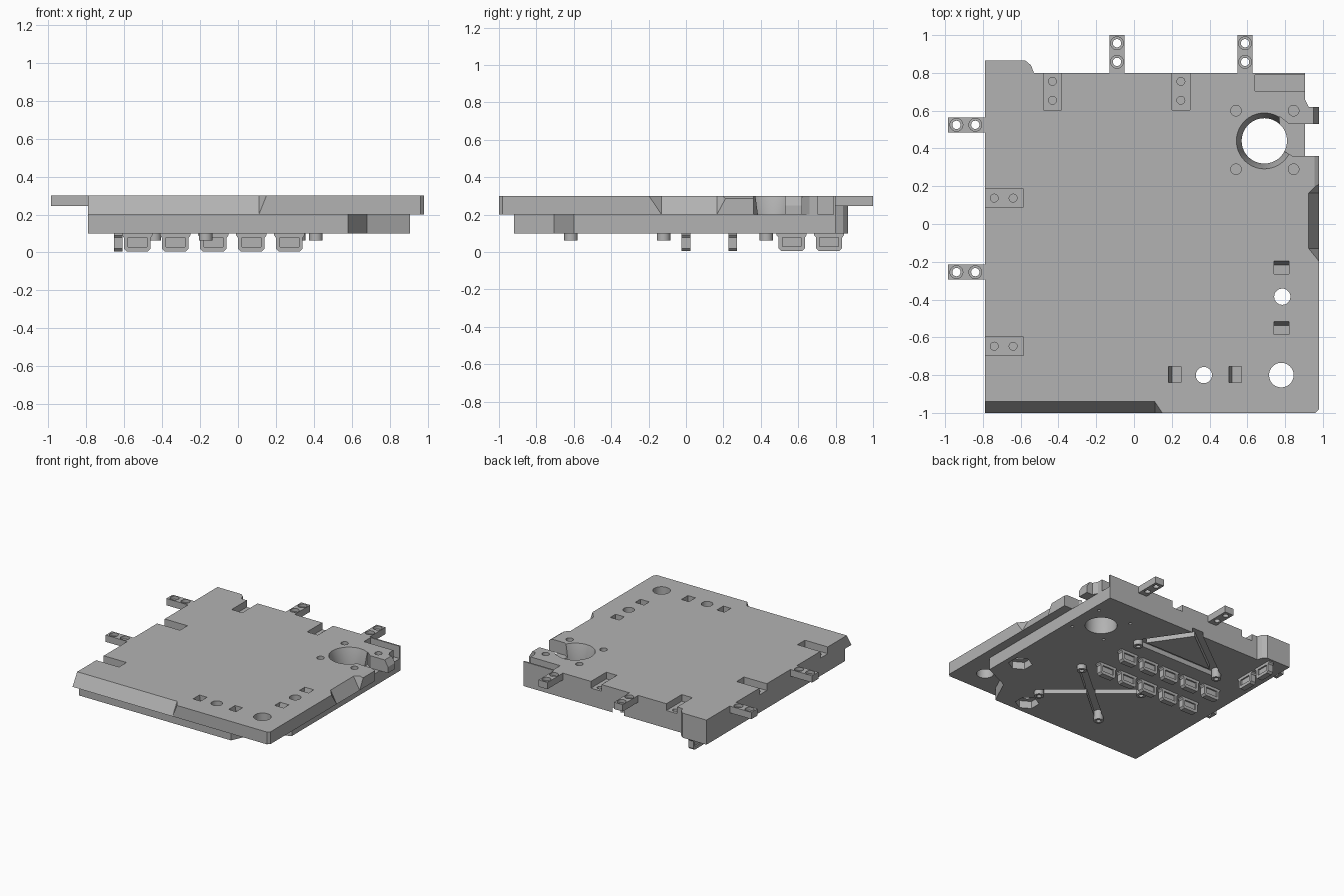
import bpy, bmesh, math
from mathutils import Matrix

cube = bpy.data.objects.get("Cube")
if cube:
    bpy.data.objects.remove(cube, do_unlink=True)

grey = bpy.data.materials.new("plain grey")
grey.use_nodes = True
GREY = (0.45, 0.45, 0.45, 1)
grey.diffuse_color = GREY
grey.node_tree.nodes["Principled BSDF"].inputs["Base Color"].default_value = GREY


def to_object(bm, name):
    bmesh.ops.recalc_face_normals(bm, faces=bm.faces)
    mesh = bpy.data.meshes.new(name)
    bm.to_mesh(mesh)
    bm.free()
    mesh.materials.append(grey)
    obj = bpy.data.objects.new(name, mesh)
    bpy.context.scene.collection.objects.link(obj)
    return obj


def prism(name, outline, z0, z1):
    bm = bmesh.new()
    base = bm.faces.new([bm.verts.new((x, y, z0)) for x, y in outline])
    ext = bmesh.ops.extrude_face_region(bm, geom=[base])["geom"]
    tops = [v for v in ext if isinstance(v, bmesh.types.BMVert)]
    bmesh.ops.translate(bm, verts=tops, vec=(0, 0, z1 - z0))
    return to_object(bm, name)


def box(name, x0, x1, y0, y1, z0, z1):
    return prism(name, [(x0, y0), (x1, y0), (x1, y1), (x0, y1)], z0, z1)


def cone(name, x, y, z0, z1, r0, r1, sides=32):
    bm = bmesh.new()
    bmesh.ops.create_cone(bm, cap_ends=True, segments=sides, radius1=r0, radius2=r1,
                          depth=z1 - z0, matrix=Matrix.Translation((x, y, (z0 + z1) / 2)))
    return to_object(bm, name)


def hull(name, points):
    bm = bmesh.new()
    for p in points:
        bm.verts.new(p)
    bmesh.ops.convex_hull(bm, input=bm.verts)
    return to_object(bm, name)


def bar(name, a, b, width, z0, z1):
    dx, dy = b[0] - a[0], b[1] - a[1]
    s = width / 2 / math.hypot(dx, dy)
    nx, ny = -dy * s, dx * s
    return prism(name, [(a[0] - nx, a[1] - ny), (b[0] - nx, b[1] - ny),
                        (b[0] + nx, b[1] + ny), (a[0] + nx, a[1] + ny)], z0, z1)


def carve(obj, cutters, operation="DIFFERENCE"):
    for c in cutters:
        m = obj.modifiers.new("cut", "BOOLEAN")
        m.operation, m.solver, m.object = operation, "EXACT", c
    bpy.context.view_layer.update()
    deps = bpy.context.evaluated_depsgraph_get()
    mesh = bpy.data.meshes.new_from_object(obj.evaluated_get(deps))
    obj.modifiers.clear()
    obj.data = mesh
    for c in cutters:
        bpy.data.objects.remove(c, do_unlink=True)


# Main body: wide upper slab on a narrower lower slab
corner = [(-.53, .8), (-.545, .84), (-.575, .865), (-.79, .865)]
body = prism("body", [(-.79, -1), (.96, -1), (.98, -.98), (.98, .36), (.84, .36), (.77, .4),
                      (.77, .57), (.82, .53), (.98, .53), (.98, .62), (.925, .62),
                      (.905, .66), (.905, .8)] + corner, .2, .3)
lower = prism("lower", [(-.79, -.92), (.58, -.92), (.68, -.705), (.905, -.6),
                        (.905, .8)] + corner, .1, .2)
carve(body, [lower], "UNION")

cuts = []
# Sloped front edge and right edge
cuts.append(hull("front_slope", [(-.85, -.88, .4), (-.85, -1.03, .15), (.11, -.88, .4),
                                 (.11, -1.03, .15), (.21, -1.03, .4), (-.85, -1.03, .4)]))
cuts.append(hull("right_slope", [(.87, -.13, .4), (.87, .165, .4), (1.0075, -.13, .15),
                                 (1.0075, .165, .15), (1.0075, -.3, .4), (1.0075, .3, .4)]))
cuts.append(hull("edge_slope", [(x, y, z) for y in (.2, .37)
                                for x, z in ((.93, .315), (1.005, .27), (1.005, .315))]))
cuts.append(hull("lug_slope", [(x, y, z) for y in (.52, .63)
                               for x, z in ((.92, .35), (1.01, .2), (1.01, .35))]))

# Large conical opening, its screw holes and the back pocket
cuts.append(cone("opening_cone", .69, .44, .2, .32, .12, .1535, 64))
cuts.append(cone("opening", .69, .44, .05, .21, .12, .12, 64))
for x in (.54, .845):
    for y in (.29, .6):
        cuts.append(cone("screw_hole", x, y, .2, .35, .028, .028))
        cuts.append(cone("screw_pilot", x, y, .05, .15, .012, .012, 16))
cuts.append(box("pocket", .64, .95, .705, .788, .2, .35))

# Bolt holes with hexagonal recesses underneath
cuts.append(cone("corner_hole", .78, -.8, .05, .35, .065, .065, 48))
for x, y in ((.785, -.385), (.37, -.8)):
    cuts.append(cone("bolt_hole", x, y, .05, .35, .043, .043))
    cuts.append(cone("hex_recess", x, y, .05, .16, .09, .09, 6))

# Slots with one sloped wall, either side of each bolt hole
for d in (-.16, .16):
    yc, xc = -.39 + d, .375 + d
    cuts.append(hull("slot", [(x, y, z) for x in (.74, .82) for y, z in (
        (yc - .035, .2), (yc + .012, .2), (yc + .035, .31), (yc - .035, .31))]))
    cuts.append(hull("slot", [(x, y, z) for y in (-.838, -.755) for x, z in (
        (xc + .035, .2), (xc - .015, .2), (xc - .035, .31), (xc + .035, .31))]))

# Sockets that take a neighbouring tab, with blind holes
for x in (-.432, .248):
    cuts.append(box("back_socket", x - .048, x + .048, .603, .85, .245, .35))
    for y in (.655, .755):
        cuts.append(cone("socket_hole", x, y, .18, .3, .021, .021, 24))
for y in (.137, -.647):
    cuts.append(box("left_socket", -.85, -.585, y - .048, y + .048, .245, .35))
    for x in (-.64, -.74):
        cuts.append(cone("socket_hole", x, y, .18, .3, .021, .021, 24))

# Crossed and angled grooves on the underside
left, right, near, far = -.17, .41, -.615, -.12
for a, b in (((left, near), (right, far)), ((left, far), (right, near)),
             ((-.44, .43), (.06, .81)), ((.32, .43), (.06, .81)), ((-.44, .43), (.32, .43))):
    cuts.append(bar("groove", a, b, .06, .05, .14))
carve(body, cuts)

# Posts under the groove ends
posts = [(left, near), (left, far), (right, near), (right, far), (-.44, .43), (.32, .43)]
post_objects = []
for x, y in posts:
    post = cone("post", x, y, .062, .15, .036, .036)
    carve(post, [cone("post_bore", x, y, .05, .08, .018, .018, 16)])
    post_objects.append(post)

# Tabs with countersunk holes, on the back and left edges
tabs = []


def make_tab(x0, x1, y0, y1, holes):
    tab = box("tab", x0, x1, y0, y1, .245, .3)
    drills = []
    for x, y in holes:
        drills.append(cone("drill", x, y, .2, .35, .022, .022, 24))
        drills.append(cone("counterbore", x, y, .275, .35, .034, .034, 24))
    carve(tab, drills)
    tabs.append(tab)


for x in (-.09, .588):
    make_tab(x - .04, x + .04, .79, 1, [(x, .858), (x, .957)])
for y in (.525, -.255):
    make_tab(-.985, -.78, y - .04, y + .04, [(-.94, y), (-.84, y)])


# Small framed connectors hanging under the body
def make_connector(x, y, turned):
    half = [(.055, .005), (.07, .02), (.07, .078), (.08, .09), (.08, .105)]
    outline = half + [(-px, pz) for px, pz in reversed(half)]
    con = prism("connector", outline, -.023, .023)
    panels = [box("panel", -.05, .05, .03, .078, s - .012, s + .012) for s in (-.023, .023)]
    carve(con, panels)
    con.data.transform(Matrix.Translation((x, y, 0))
                       @ Matrix.Rotation(math.pi / 2 if turned else 0, 4, "Z")
                       @ Matrix.Rotation(math.pi / 2, 4, "X"))
    return con


for i in range(5):
    for y in (0, .25):
        make_connector(-.53 + .2 * i, y, False)
for y in (.565, .765):
    make_connector(-.63, y, True)

# Smooth the round walls, keep the edges sharp
bpy.ops.object.select_all(action="DESELECT")
for obj in [body] + tabs + post_objects:
    obj.select_set(True)
bpy.context.view_layer.objects.active = body
bpy.ops.object.shade_smooth_by_angle(angle=math.radians(25))
